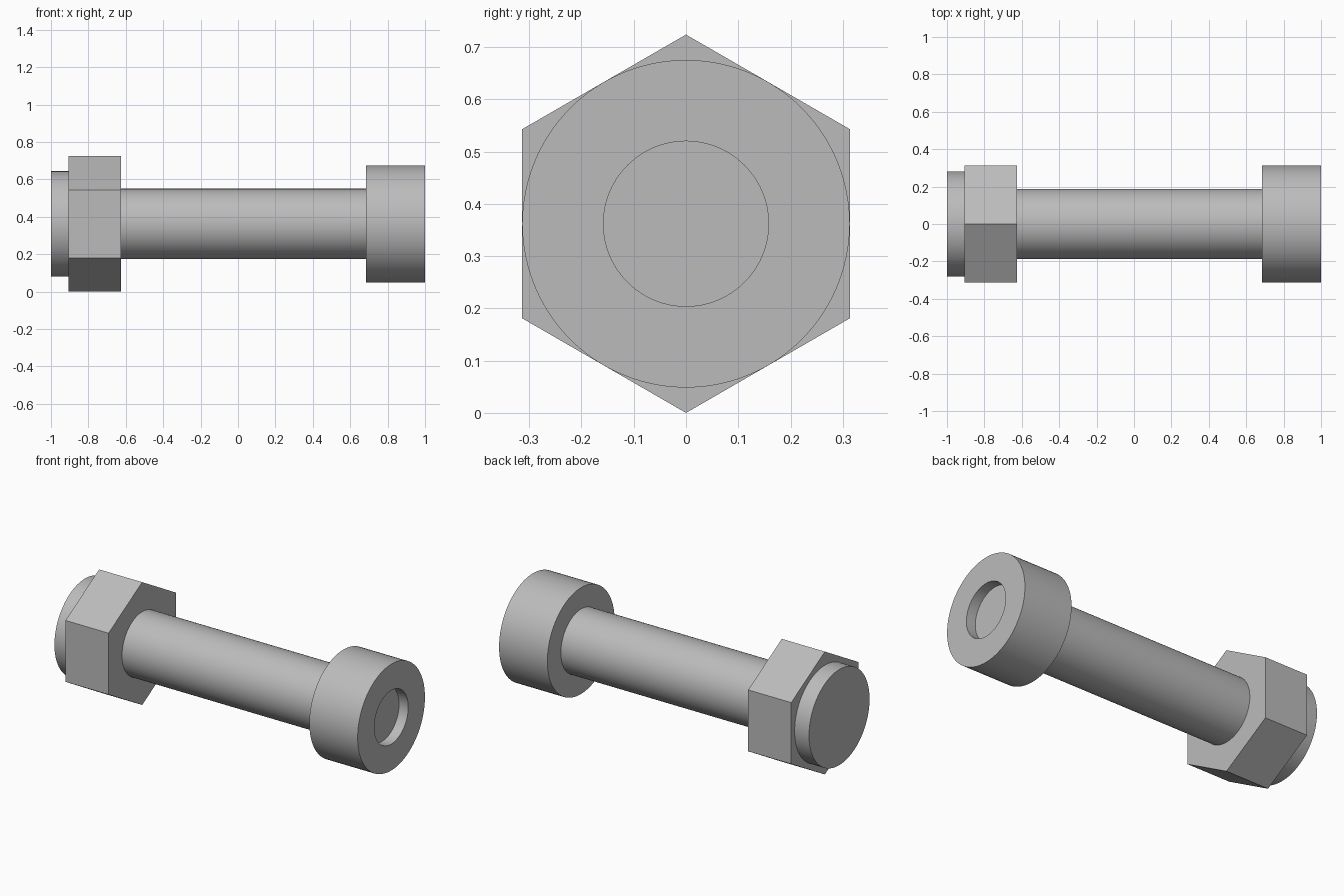
import bpy, bmesh, math

AXIS_Z = 0.362

cube = bpy.data.objects.get("Cube")
if cube:
    bpy.data.objects.remove(cube, do_unlink=True)

# Single plain metal colour
steel = bpy.data.materials.new("grey_steel")
steel.use_nodes = True
colour = (0.5, 0.5, 0.5, 1)
steel.diffuse_color = colour
steel.node_tree.nodes["Principled BSDF"].inputs["Base Color"].default_value = colour


def lathe(name, profile, sides, smooth=True):
    """Turn (x, radius) points around the long axis and cap both ends."""
    bm = bmesh.new()
    rings = []
    for x, r in profile:
        ring = []
        for i in range(sides):
            a = 2 * math.pi * i / sides
            ring.append(bm.verts.new((x, r * math.sin(a), AXIS_Z + r * math.cos(a))))
        rings.append(ring)
    for a, b in zip(rings, rings[1:]):
        for i in range(sides):
            j = (i + 1) % sides
            bm.faces.new((a[i], a[j], b[j], b[i]))
    bm.faces.new(rings[0])
    bm.faces.new(rings[-1])
    bmesh.ops.recalc_face_normals(bm, faces=bm.faces)
    mesh = bpy.data.meshes.new(name)
    bm.to_mesh(mesh)
    bm.free()
    mesh.materials.append(steel)
    obj = bpy.data.objects.new(name, mesh)
    bpy.context.collection.objects.link(obj)
    if smooth:
        bpy.ops.object.select_all(action='DESELECT')
        obj.select_set(True)
        bpy.context.view_layer.objects.active = obj
        bpy.ops.object.shade_smooth_by_angle(angle=math.radians(30))
    return obj


# Round end collar
lathe("end_collar", [(-1, 0.282), (-0.906, 0.282)], 96)

# Six-sided nut with corners up and down
lathe("hex_nut", [(-0.906, AXIS_Z), (-0.625, AXIS_Z)], 6, smooth=False)

# Plain shank
lathe("shank", [(-0.625, 0.188), (0.685, 0.188)], 96)

# Cylindrical head with a shallow round socket
lathe("socket_head", [(0.685, 0.3135), (1, 0.3135), (1, 0.158), (0.94, 0.158)], 96)
